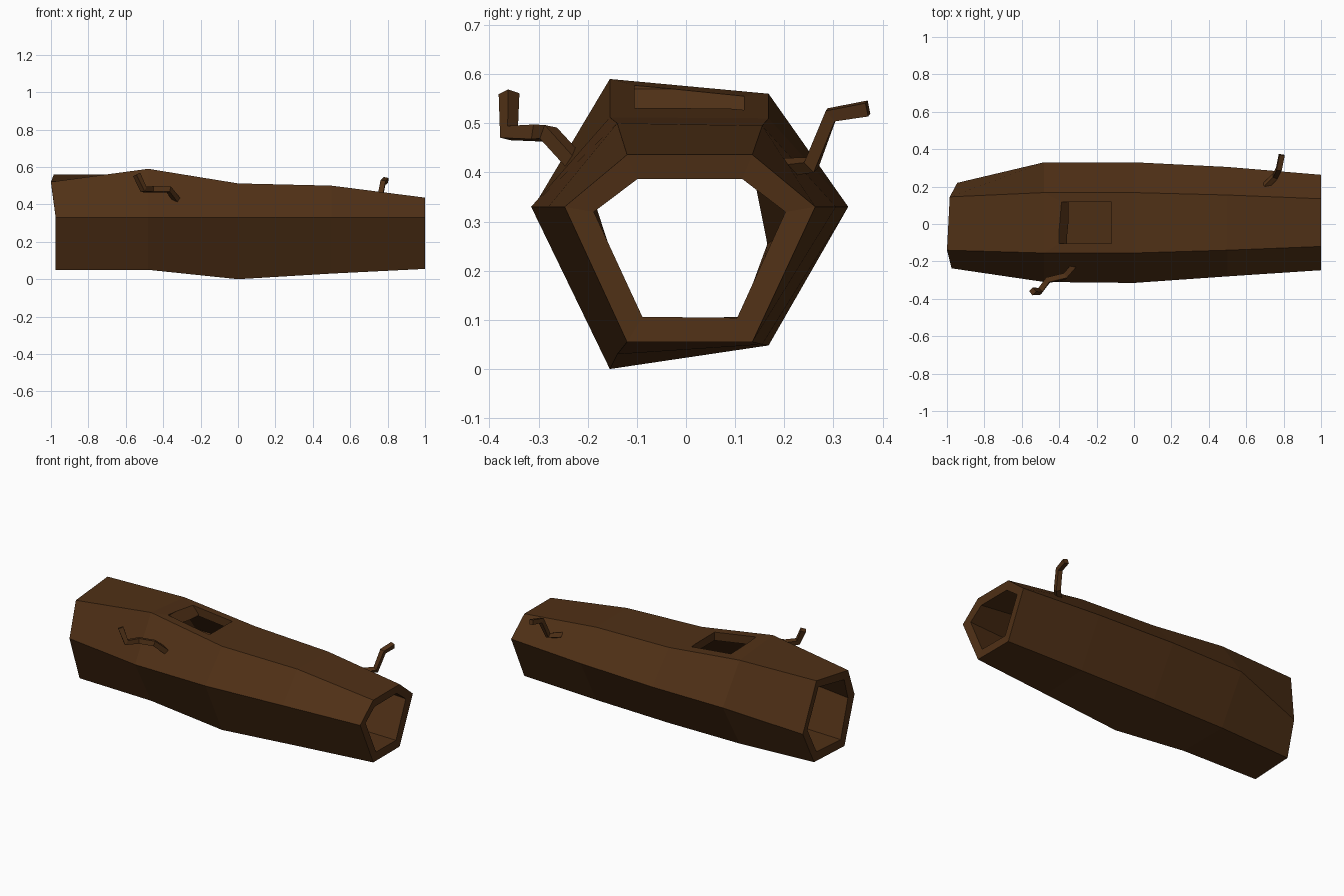
import bpy, bmesh
from mathutils import Vector

if "Cube" in bpy.data.objects:
    bpy.data.objects.remove(bpy.data.objects["Cube"])

bark = bpy.data.materials.new("bark")
bark.diffuse_color = (0.08, 0.03, 0.008, 1)
bark.use_nodes = True
bark.node_tree.nodes["Principled BSDF"].inputs["Base Color"].default_value = bark.diffuse_color


def add_object(name, bm):
    bmesh.ops.recalc_face_normals(bm, faces=bm.faces[:])
    me = bpy.data.meshes.new(name)
    bm.to_mesh(me)
    bm.free()
    ob = bpy.data.objects.new(name, me)
    bpy.context.collection.objects.link(ob)
    me.materials.append(bark)
    return ob


def loft(rings, closed_ends=False):
    bm = bmesh.new()
    rows = [[bm.verts.new(p) for p in ring] for ring in rings]
    n = len(rows[0])
    for a, b in zip(rows, rows[1:]):
        for i in range(n):
            j = (i + 1) % n
            bm.faces.new((a[i], a[j], b[j], b[i]))
    if closed_ends:
        bm.faces.new(rows[0])
        bm.faces.new(rows[-1])
    return bm


# hollow log: (y, z) hexagons ordered front side, front top, back top,
# back side, back bottom, front bottom
stations = [
    (-0.48, [(-.31, .33), (-.155, .59), (.168, .56), (.33, .33), (.168, .05), (-.155, .05)]),
    (0.0, [(-.315, .33), (-.155, .512), (.168, .51), (.33, .33), (.168, .048), (-.155, 0)]),
    (0.5, [(-.28, .33), (-.14, .50), (.155, .495), (.305, .33), (.155, .05), (-.14, .03)]),
    (1.0, [(-.247, .33), (-.12, .436), (.135, .436), (.263, .33), (.135, .055), (-.12, .055)]),
]
ragged_end = [(-.975, -.237, .33), (-1, -.14, .52), (-.985, .145, .56),
              (-.945, .22, .25), (-.965, .14, .055), (-.975, -.14, .05)]
log = add_object("hollow_log", loft(
    [ragged_end] + [[(x, y, z) for y, z in ring] for x, ring in stations]))
wall = log.modifiers.new("wall", 'SOLIDIFY')
wall.thickness = 0.05
wall.offset = -1
wall.use_even_offset = True

# opening on top, with a sloped wall at one end
def rect(x0, x1, z):
    return [(x0, -.105, z), (x1, -.105, z), (x1, .118, z), (x0, .118, z)]

cutter = add_object("top_opening_cutter", loft(
    [rect(-.34, -.12, .40), rect(-.35, -.12, .51), rect(-.40, -.12, .57),
     rect(-.41, -.12, .70)], True))
cutter.hide_render = True
cut = log.modifiers.new("opening", 'BOOLEAN')
cut.operation = 'DIFFERENCE'
cut.solver = 'EXACT'
cut.object = cutter
bpy.context.view_layer.objects.active = log
log.select_set(True)
for name in ("wall", "opening"):
    bpy.ops.object.modifier_apply(modifier=name)
bpy.data.objects.remove(cutter)


# bent four-sided twigs
def twig(name, points, r):
    pts = [Vector(p) for p in points]
    rings, side = [], None
    for i, p in enumerate(pts):
        t = (pts[min(i + 1, len(pts) - 1)] - p).normalized() \
            + (p - pts[max(i - 1, 0)]).normalized()
        t.normalize()
        side = t.orthogonal() if side is None else side - t * side.dot(t)
        side.normalize()
        up = t.cross(side)
        rings.append([p + r * (a * side + b * up)
                      for a, b in ((1, 1), (-1, 1), (-1, -1), (1, -1))])
    return add_object(name, loft(rings, True))


twig("front_twig", [(-.325, -.225, .42), (-.37, -.28, .48), (-.46, -.30, .48),
                    (-.505, -.36, .48), (-.542, -.36, .56)], .015)
twig("back_twig", [(.70, .20, .41), (.755, .255, .415),
                   (.775, .295, .517), (.79, .37, .53)], .014)
